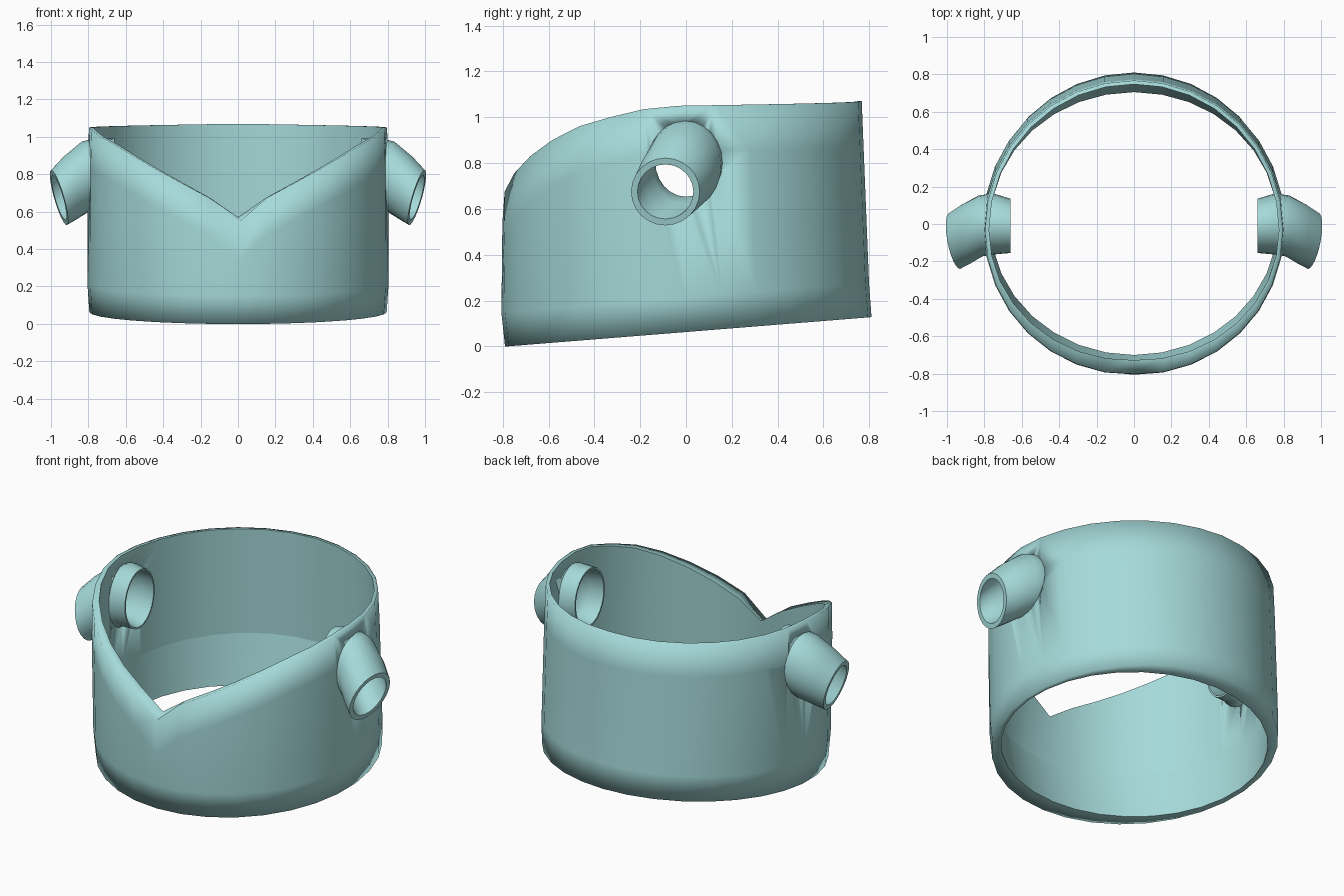
import bpy, bmesh, math

if "Cube" in bpy.data.objects:
    bpy.data.objects.remove(bpy.data.objects["Cube"])

SEG = 32      # sides of the band
TSEG = 24     # sides of each side tube

mat = bpy.data.materials.new("pale teal")
mat.diffuse_color = (0.38, 0.70, 0.70, 1)
mat.use_nodes = True
mat.node_tree.nodes["Principled BSDF"].inputs["Base Color"].default_value = mat.diffuse_color

# Rim height from the front notch round to the side, then a slow rise to the back
RIM = [0.54, 0.675, 0.755, 0.83, 0.90, 0.96, 1.0, 1.035, 1.05]


def rim_z(k):
    k = min(k, SEG - k)
    return RIM[k] if k < 9 else 1.05 + 0.02 * (k - 8) / 8


def loft(name, rings, closed, sharp=()):
    """Skin a list of rings; closed joins last to first, otherwise ends are capped."""
    bm = bmesh.new()
    vs = [[bm.verts.new(p) for p in ring] for ring in rings]
    n, m = len(vs[0]), len(vs)
    for i in range(m if closed else m - 1):
        a, b = vs[i], vs[(i + 1) % m]
        for j in range(n):
            bm.faces.new((a[j], a[(j + 1) % n], b[(j + 1) % n], b[j]))
    if not closed:
        bm.faces.new(vs[0])
        bm.faces.new(vs[-1])
    bmesh.ops.recalc_face_normals(bm, faces=bm.faces)
    for f in bm.faces:
        f.smooth = True
    for i in sharp:
        for j in range(n):
            bm.edges.get((vs[i][j], vs[i][(j + 1) % n])).smooth = False
    me = bpy.data.meshes.new(name)
    bm.to_mesh(me)
    bm.free()
    me.materials.append(mat)
    ob = bpy.data.objects.new(name, me)
    bpy.context.collection.objects.link(ob)
    return ob


def band_ring(rx, front, back, height):
    """One loop of the band, starting at the front; height(k, y) gives z."""
    pts = []
    for k in range(SEG):
        t = 2 * math.pi * k / SEG
        c = math.cos(t)
        y = -c * (front if c > 0 else back)
        z = height(k, y)
        pts.append((rx * math.sin(t), y + 0.01 - 0.04 * z, z))
    return pts


def base(y):
    return 0.063 + 0.08 * y


# Band: outer wall, rim, inner wall and thick bottom lip
band = loft("band", [
    band_ring(0.795, 0.80, 0.805, lambda k, y: base(y)),
    band_ring(0.805, 0.81, 0.80, lambda k, y: base(y) + 0.15),
    band_ring(0.803, 0.80, 0.80, lambda k, y: rim_z(k) - 0.2),
    band_ring(0.797, 0.79, 0.80, lambda k, y: rim_z(k)),
    band_ring(0.775, 0.715, 0.78, lambda k, y: rim_z(k) + (0.03 if k == 0 else 0)),
    band_ring(0.780, 0.765, 0.775, lambda k, y: base(y) + 0.30),
    band_ring(0.768, 0.71, 0.70, lambda k, y: base(y) + 0.005),
], True, sharp=(4, 5, 6))


def tube_ring(side, x, y, z, ry, rz, sy=0.0, sz=0.0):
    """Ellipse facing sideways, tilted by slopes sy and sz."""
    pts = []
    for k in range(TSEG):
        t = 2 * math.pi * k / TSEG
        dy, dz = ry * math.cos(t), rz * math.sin(t)
        pts.append((side * (x + sy * dy + sz * dz), y + dy, z + dz))
    return pts


def tube_path(side, d):
    """Sections of a tube, shrunk by d, from inside the band to the tip."""
    return [
        tube_ring(side, 0.66, -0.01, 0.81, 0.145 - d, 0.18 - d),
        tube_ring(side, 0.75, 0.0, 0.81, 0.163 - d, 0.185 - d),
        tube_ring(side, 0.82, -0.01, 0.785, 0.163 - d, 0.19 - d, 0.06, 0.08),
        tube_ring(side, 0.90, -0.055, 0.725, 0.157 - d, 0.168 - d, 0.15, 0.2),
        tube_ring(side, 0.957, -0.09, 0.675, 0.15 - d, 0.147 - d, 0.18, 0.28),
    ]


for side, label in ((-1, "left"), (1, "right")):
    # Hollow side tube
    outer, inner = tube_path(side, 0), tube_path(side, 0.028)
    inner[0] = tube_ring(side, 0.66, -0.01, 0.81, 0.135, 0.17)
    loft(label + "_tube", outer + inner[::-1], True, sharp=(0, 4, 5, 9))

    # Opening through the band for the tube
    cutter = loft(label + "_hole_cutter", tube_path(side, 0.014), False)
    cutter.hide_render = True
    cutter.hide_viewport = True
    cut = band.modifiers.new(label + "_hole", "BOOLEAN")
    cut.operation = "DIFFERENCE"
    cut.solver = "EXACT"
    cut.object = cutter
